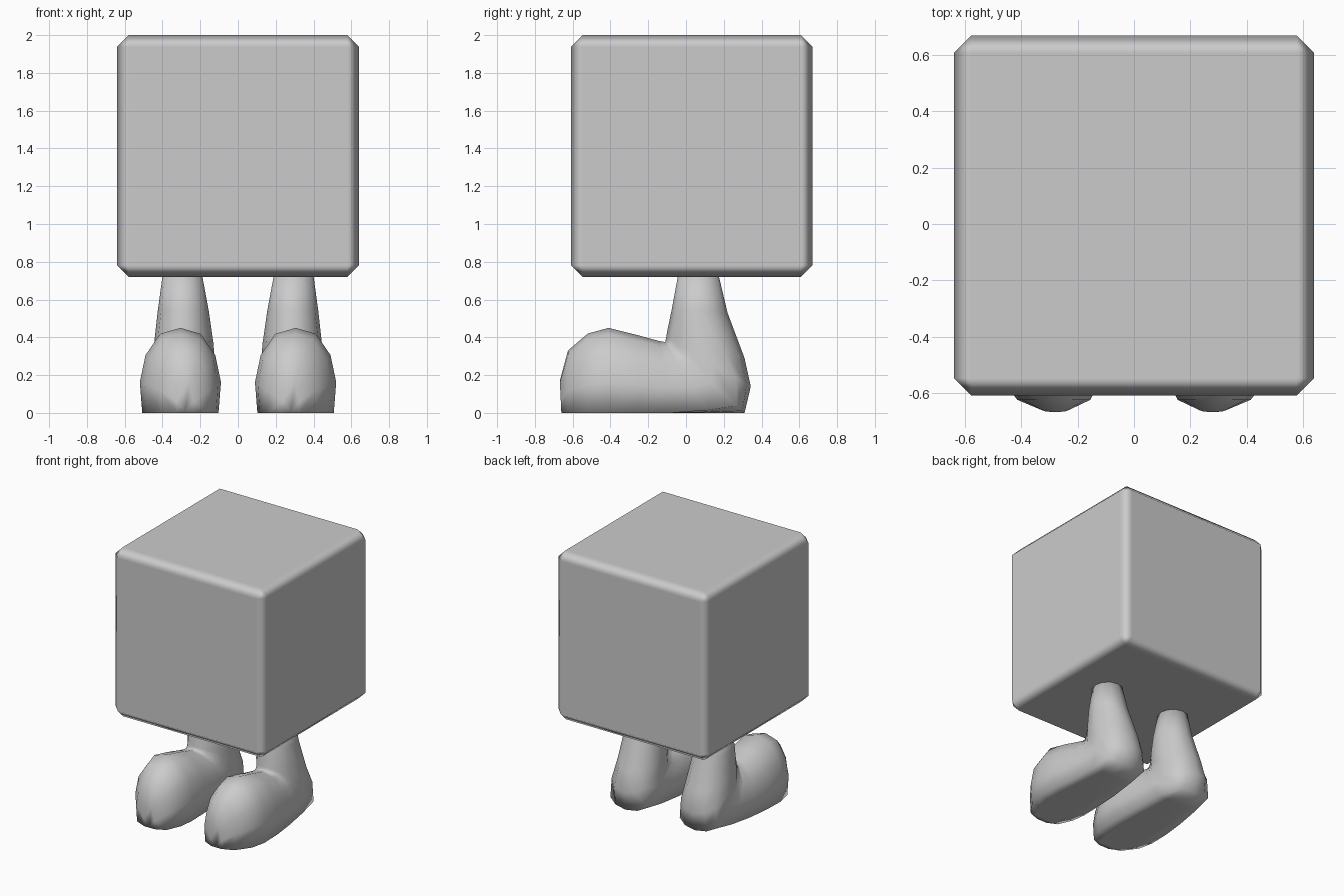
import bpy, bmesh, math
from mathutils import Vector

if "Cube" in bpy.data.objects:
    bpy.data.objects.remove(bpy.data.objects["Cube"])

grey = bpy.data.materials.new("plain grey")
grey.diffuse_color = (0.6, 0.6, 0.6, 1)
grey.use_nodes = True
grey.node_tree.nodes["Principled BSDF"].inputs["Base Color"].default_value = grey.diffuse_color


def make_object(name, bm):
    bmesh.ops.recalc_face_normals(bm, faces=bm.faces)
    for f in bm.faces:
        f.smooth = True
    mesh = bpy.data.meshes.new(name)
    bm.to_mesh(mesh)
    bm.free()
    mesh.materials.append(grey)
    obj = bpy.data.objects.new(name, mesh)
    bpy.context.collection.objects.link(obj)
    return obj


# Boxy body with softly shaded chamfered edges
bm = bmesh.new()
bmesh.ops.create_cube(bm, size=1.28)
bmesh.ops.translate(bm, verts=bm.verts, vec=(0, 0.03, 1.36))
body = make_object("body", bm)
bevel = body.modifiers.new("chamfer", 'BEVEL')
bevel.width = 0.062
bevel.segments = 1
bevel.harden_normals = True

# Half cross-sections: (share of half width, share of height)
shoe = [(0, 0), (0.55, 0), (0.94, 0), (1, 0.36), (0.86, 0.68), (0.5, 0.93), (0, 1)]
round_leg = [(math.sin(math.pi * i / 6), 0.5 - 0.5 * math.cos(math.pi * i / 6)) for i in range(7)]

# Rings from toe to heel and up the ankle:
# lower/back (y, z), upper/front (y, z), centre x, half width, roundness
rings = [
    ((-0.660, 0.00), (-0.668, 0.17), 0.28, 0.045, 0.0),
    ((-0.625, 0.00), (-0.625, 0.33), 0.285, 0.13, 0.0),
    ((-0.52, 0.00), (-0.52, 0.42), 0.30, 0.195, 0.0),
    ((-0.41, 0.00), (-0.41, 0.45), 0.305, 0.215, 0.0),
    ((-0.25, 0.00), (-0.25, 0.41), 0.305, 0.21, 0.0),
    ((-0.08, 0.00), (-0.14, 0.38), 0.30, 0.195, 0.0),
    ((0.12, 0.00), (-0.11, 0.375), 0.295, 0.18, 0.15),
    ((0.31, 0.00), (-0.108, 0.385), 0.29, 0.17, 0.4),
    ((0.343, 0.14), (-0.105, 0.40), 0.29, 0.165, 0.7),
    ((0.31, 0.29), (-0.10, 0.43), 0.287, 0.158, 1.0),
    ((0.22, 0.53), (-0.075, 0.55), 0.29, 0.135, 1.0),
    ((0.17, 0.74), (-0.04, 0.74), 0.295, 0.103, 1.0),
]


def leg(name, side):
    bm = bmesh.new()
    loops = []
    for low, high, cx, width, blend in rings:
        half = [(a[0] + (b[0] - a[0]) * blend, a[1] + (b[1] - a[1]) * blend)
                for a, b in zip(shoe, round_leg)]
        outline = half + [(-u, t) for u, t in half[-2:0:-1]]
        loops.append([bm.verts.new((side * (cx + u * width),
                                    low[0] + (high[0] - low[0]) * t,
                                    low[1] + (high[1] - low[1]) * t))
                      for u, t in outline])
    for a, b in zip(loops, loops[1:]):
        n = len(a)
        for i in range(n):
            bm.faces.new((a[i], a[(i + 1) % n], b[(i + 1) % n], b[i]))
    bm.faces.new(loops[0])
    bm.faces.new(loops[-1])
    return make_object(name, bm)


leg("right_leg", 1)
leg("left_leg", -1)
